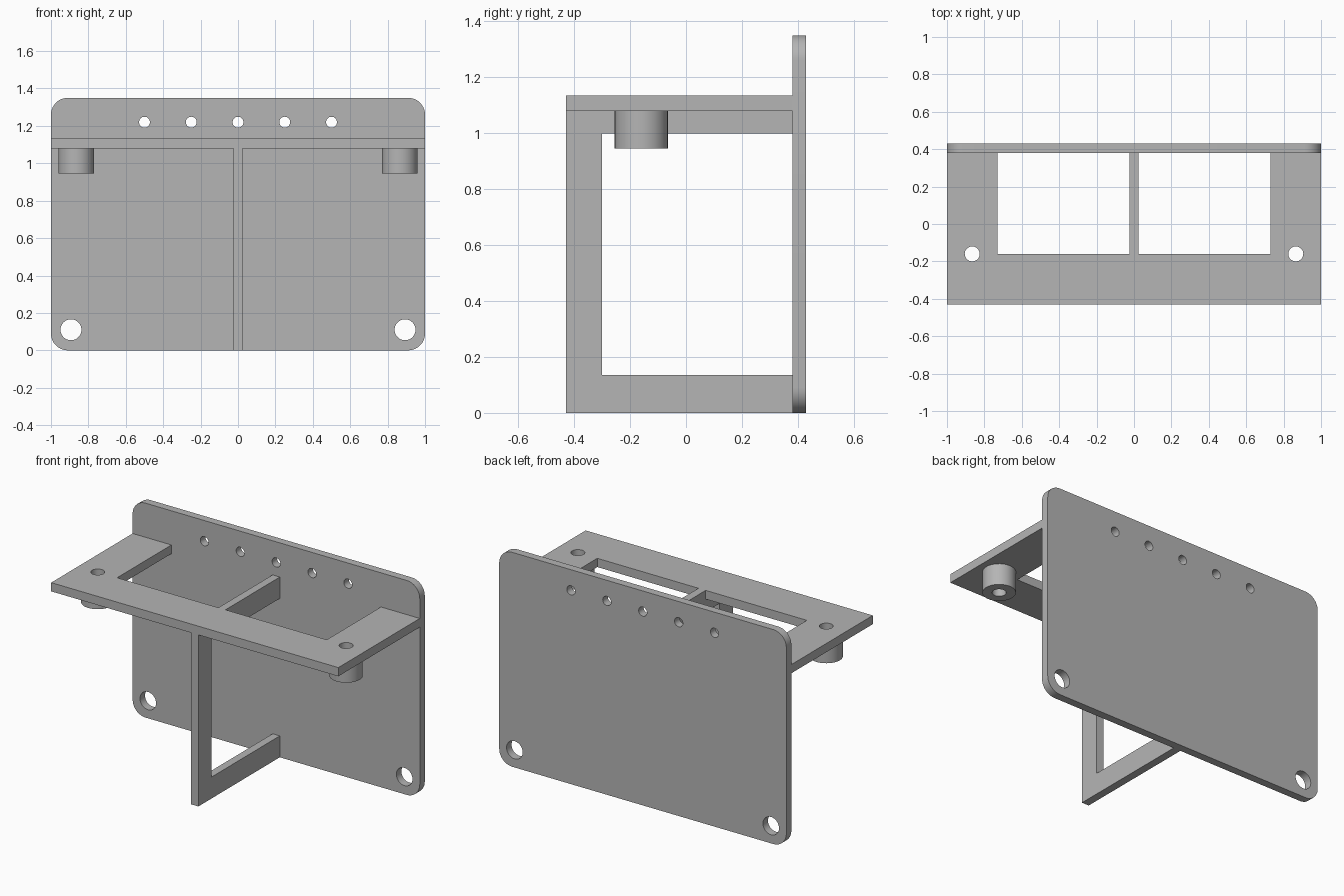
import bpy
import bmesh
from math import cos, sin, pi, radians

cube = bpy.data.objects.get("Cube")
if cube:
    bpy.data.objects.remove(cube, do_unlink=True)

grey = bpy.data.materials.new("plain grey")
grey.use_nodes = True
colour = (0.46, 0.46, 0.46, 1)
grey.diffuse_color = colour
grey.node_tree.nodes["Principled BSDF"].inputs["Base Color"].default_value = colour

UPRIGHT = (radians(90), 0, 0)             # profile drawn in x and z
SIDEWAYS = (radians(90), 0, radians(90))  # profile drawn in y and z


def arc(cx, cy, r, start=0, sweep=2 * pi, steps=40, closed=True):
    n = steps if closed else steps - 1
    return [(cx + r * cos(start + sweep * i / n), cy + r * sin(start + sweep * i / n))
            for i in range(steps)]


def rounded_rect(x0, y0, x1, y1, r):
    corners = [(x1 - r, y1 - r), (x0 + r, y1 - r), (x0 + r, y0 + r), (x1 - r, y0 + r)]
    return [p for i, (cx, cy) in enumerate(corners)
            for p in arc(cx, cy, r, i * pi / 2, pi / 2, 12, False)]


def slab(name, loops, thickness, location, rotation=(0, 0, 0)):
    """Extrude an outline; every further loop becomes a through hole."""
    curve = bpy.data.curves.new(name, "CURVE")
    curve.dimensions = "2D"
    curve.fill_mode = "BOTH"
    curve.extrude = thickness / 2
    for loop in loops:
        spline = curve.splines.new("POLY")
        spline.points.add(len(loop) - 1)
        for point, (x, y) in zip(spline.points, loop):
            point.co = (x, y, 0, 1)
        spline.use_cyclic_u = True
    obj = bpy.data.objects.new(name, curve)
    bpy.context.collection.objects.link(obj)
    obj.location = location
    obj.rotation_euler = rotation
    bpy.ops.object.select_all(action="DESELECT")
    obj.select_set(True)
    bpy.context.view_layer.objects.active = obj
    bpy.ops.object.convert(target="MESH")
    obj = bpy.context.object
    # weld caps to walls and make normals consistent
    bm = bmesh.new()
    bm.from_mesh(obj.data)
    bmesh.ops.remove_doubles(bm, verts=bm.verts, dist=1e-5)
    bmesh.ops.recalc_face_normals(bm, faces=bm.faces)
    bm.to_mesh(obj.data)
    bm.free()
    obj.data.materials.clear()
    obj.data.materials.append(grey)
    bpy.ops.object.shade_smooth_by_angle(angle=radians(30))
    return obj


BACK, FRONT, WALL = 0.43, -0.43, 0.38
SHELF_LOW, SHELF_TOP = 1.08, 1.135
BOSS_X, BOSS_Y, BORE = 0.865, -0.16, 0.04

# Back plate with a row of small holes and two mounting holes
plate = [rounded_rect(-1, 0, 1, 1.35, 0.09)]
plate += [arc(0.25 * i, 1.22, 0.029) for i in range(-2, 3)]
plate += [arc(side * 0.893, 0.11, 0.056) for side in (-1, 1)]
slab("back_plate", plate, BACK - WALL, (0, (BACK + WALL) / 2, 0), UPRIGHT)

# Shelf: front bar, two side arms and a narrow middle arm
half = [(0.025, WALL), (0.025, BOSS_Y), (0.73, BOSS_Y), (0.73, WALL), (1, WALL), (1, FRONT)]
outline = half + [(-x, y) for x, y in reversed(half)]
bores = [arc(side * BOSS_X, BOSS_Y, BORE) for side in (-1, 1)]
slab("shelf", [outline] + bores, SHELF_TOP - SHELF_LOW, (0, 0, (SHELF_TOP + SHELF_LOW) / 2))

# Support frame under the middle of the shelf
frame = [(FRONT, 0), (WALL, 0), (WALL, 0.135), (-0.3, 0.135),
         (-0.3, 1), (WALL, 1), (WALL, SHELF_LOW), (FRONT, SHELF_LOW)]
slab("support_frame", [frame], 0.05, (0, 0, 0), SIDEWAYS)

# Hollow bosses under the shelf
for side, label in ((1, "left"), (-1, "right")):
    slab(label + "_boss", [arc(0, 0, 0.095), arc(0, 0, BORE)], SHELF_LOW - 0.945,
         (side * BOSS_X, BOSS_Y, (SHELF_LOW + 0.945) / 2))
